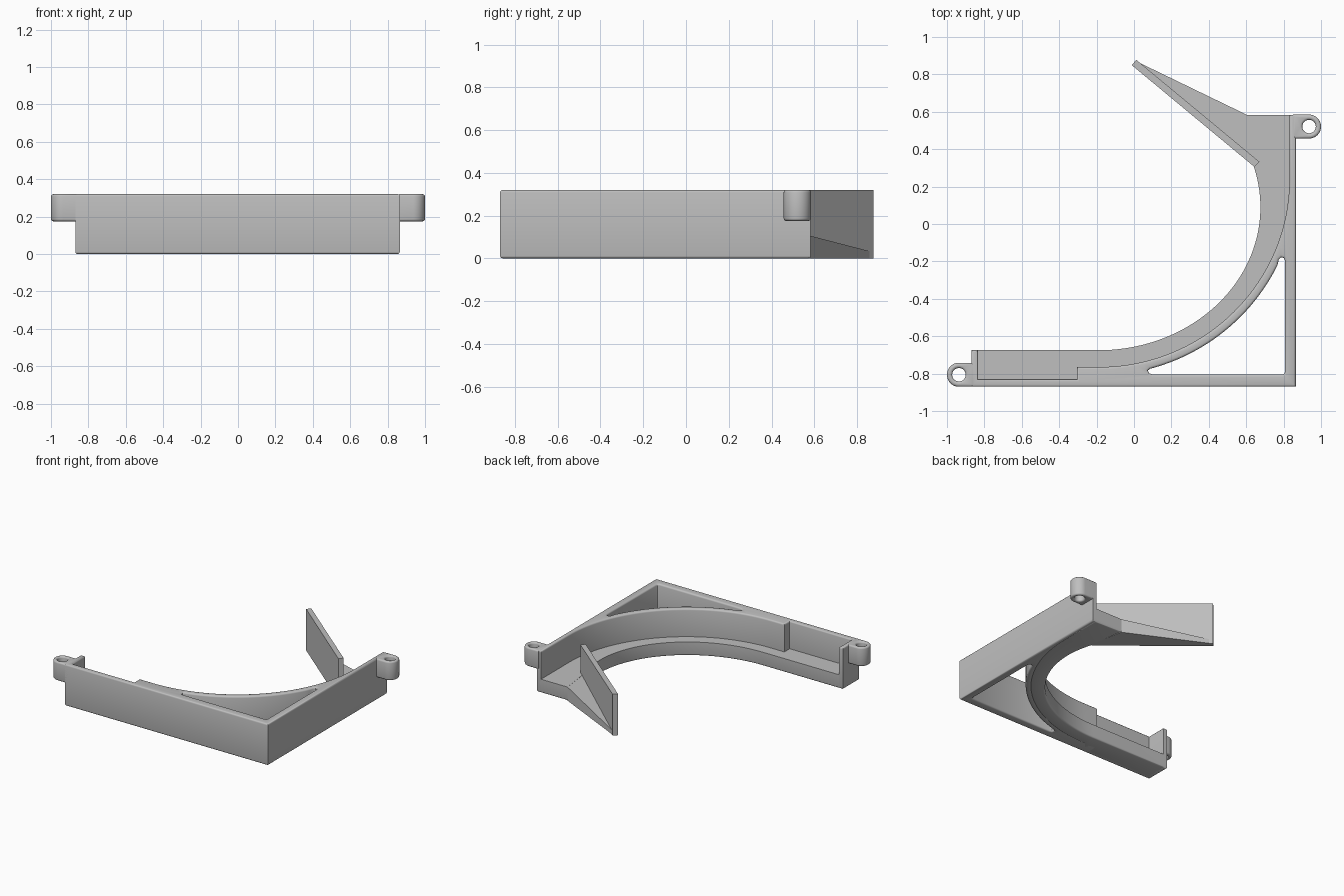
import bpy
import bmesh
from math import sin, cos, pi, radians
from mathutils import Vector

cube = bpy.data.objects.get("Cube")
if cube:
    bpy.data.objects.remove(cube, do_unlink=True)

TOP = 0.32        # full height
LEDGE = 0.105     # height of the inner ledge
SOFT = 0.012      # edge rounding

grey = bpy.data.materials.new("plain grey")
grey.use_nodes = True
colour = (0.52, 0.52, 0.52, 1)
grey.diffuse_color = colour
grey.node_tree.nodes["Principled BSDF"].inputs["Base Color"].default_value = colour


def arc(cx, cy, rx, ry, a0, a1, n):
    """Points along an ellipse between two angles in degrees."""
    angles = [radians(a0 + (a1 - a0) * i / n) for i in range(n + 1)]
    return [(cx + rx * cos(a), cy + ry * sin(a)) for a in angles]


def inset(loop, d):
    """Move a closed loop towards its left side by d, with mitred corners."""
    pts = [Vector(p) for p in loop]
    out = []
    for i, p in enumerate(pts):
        a = (p - pts[i - 1]).normalized()
        b = (pts[(i + 1) % len(pts)] - p).normalized()
        na, nb = Vector((-a.y, a.x)), Vector((-b.y, b.x))
        out.append(p + (na + nb) * (d / max(0.3, 1 + na.dot(nb))))
    return out


def finish(name, bm):
    bmesh.ops.recalc_face_normals(bm, faces=bm.faces[:])
    mesh = bpy.data.meshes.new(name)
    bm.to_mesh(mesh)
    bm.free()
    mesh.materials.append(grey)
    ob = bpy.data.objects.new(name, mesh)
    bpy.context.collection.objects.link(ob)
    bpy.ops.object.select_all(action='DESELECT')
    ob.select_set(True)
    bpy.context.view_layer.objects.active = ob
    bpy.ops.object.shade_smooth_by_angle(angle=radians(35))
    return ob


def slab(name, loops, z0, z1, r_low=SOFT, r_high=SOFT):
    """Upright slab; outer loop anticlockwise, holes clockwise, rounded rims."""
    def rim(r):
        if not r:
            return [(0, 0)]
        return [(r * (1 - sin(k * pi / 6)), r * (1 - cos(k * pi / 6))) for k in range(4)]

    levels = [(d, z0 + h) for d, h in rim(r_low)]
    levels += [(d, z1 - h) for d, h in reversed(rim(r_high))]
    bm = bmesh.new()
    low, high = [], []
    for loop in loops:
        rings = [[bm.verts.new((p.x, p.y, z)) for p in inset(loop, d)] for d, z in levels]
        n = len(loop)
        for ra, rb in zip(rings, rings[1:]):
            for i in range(n):
                j = (i + 1) % n
                bm.faces.new((ra[i], ra[j], rb[j], rb[i]))
        for ring, edges in ((rings[0], low), (rings[-1], high)):
            edges += [bm.edges.get((ring[i - 1], ring[i])) for i in range(n)]
    for edges, nz in ((low, -1), (high, 1)):
        bmesh.ops.triangle_fill(bm, use_beauty=True, use_dissolve=False,
                                edges=edges, normal=(0, 0, nz))
    return finish(name, bm)


# Corner frame: outer walls, curved inner wall and triangular opening
wall = [(-0.87, -0.87), (0.865, -0.87), (0.865, 0.583), (0.831, 0.583)]
wall += arc(-0.19, 0.24, 1.021, 1.005, 0, -90, 40)
wall += [(-0.305, -0.765), (-0.305, -0.83), (-0.835, -0.83),
         (-0.835, -0.675), (-0.87, -0.675)]
opening = [(0.80, -0.181), (0.807, -0.195), (0.807, -0.792), (0.803, -0.801),
           (0.794, -0.805), (0.1, -0.805), (0.08, -0.798), (0.074, -0.783)]
opening += arc(-0.19, 0.24, 1.065, 1.05, -75, -26, 24)
opening += [(0.774, -0.19), (0.787, -0.178)]
slab("corner_frame", [wall, opening], 0, TOP)

# Low ledge that follows the inside of the curved wall
ledge = [(-0.85, -0.85), (-0.25, -0.85)]
ledge += arc(-0.19, 0.24, 1.035, 1.02, -90, 0, 40)
ledge += [(0.845, 0.583), (0.605, 0.583)]
ledge += arc(-0.19, 0.09, 0.866, 0.765, 16.3, -90, 44)
ledge += [(-0.85, -0.675)]
slab("inner_ledge", [ledge], 0, LEDGE, SOFT, 0)

# Upright fin reaching out from the end of the ledge
fin = [(0.644, 0.305), (0.67, 0.333), (0.013, 0.877), (-0.013, 0.85)]
slab("fin", [fin], 0, TOP, 0, 0)

# Sloping brace between fin and ledge
bm = bmesh.new()
for x, y, z in ((0.008, 0.872, 0.03), (0.605, 0.583, LEDGE), (0.655, 0.325, LEDGE)):
    for height in (0, z):
        bm.verts.new((x, y, height))
bmesh.ops.convex_hull(bm, input=bm.verts[:])
finish("fin_brace", bm)

# Screw ears at both ends of the frame
for name, side, y in (("left_ear", 1, 0.521), ("right_ear", -1, -0.806)):
    x, r = side * 0.936, 0.064
    start = -90 if side > 0 else 90
    outline = arc(x, y, r, r, start, start + 180, 24)
    outline += [(side * 0.85, y + side * r), (side * 0.85, y - side * r)]
    hole = arc(x, y, 0.036, 0.036, 360, 0, 32)[:-1]
    slab(name, [outline, hole], 0.175, TOP)
